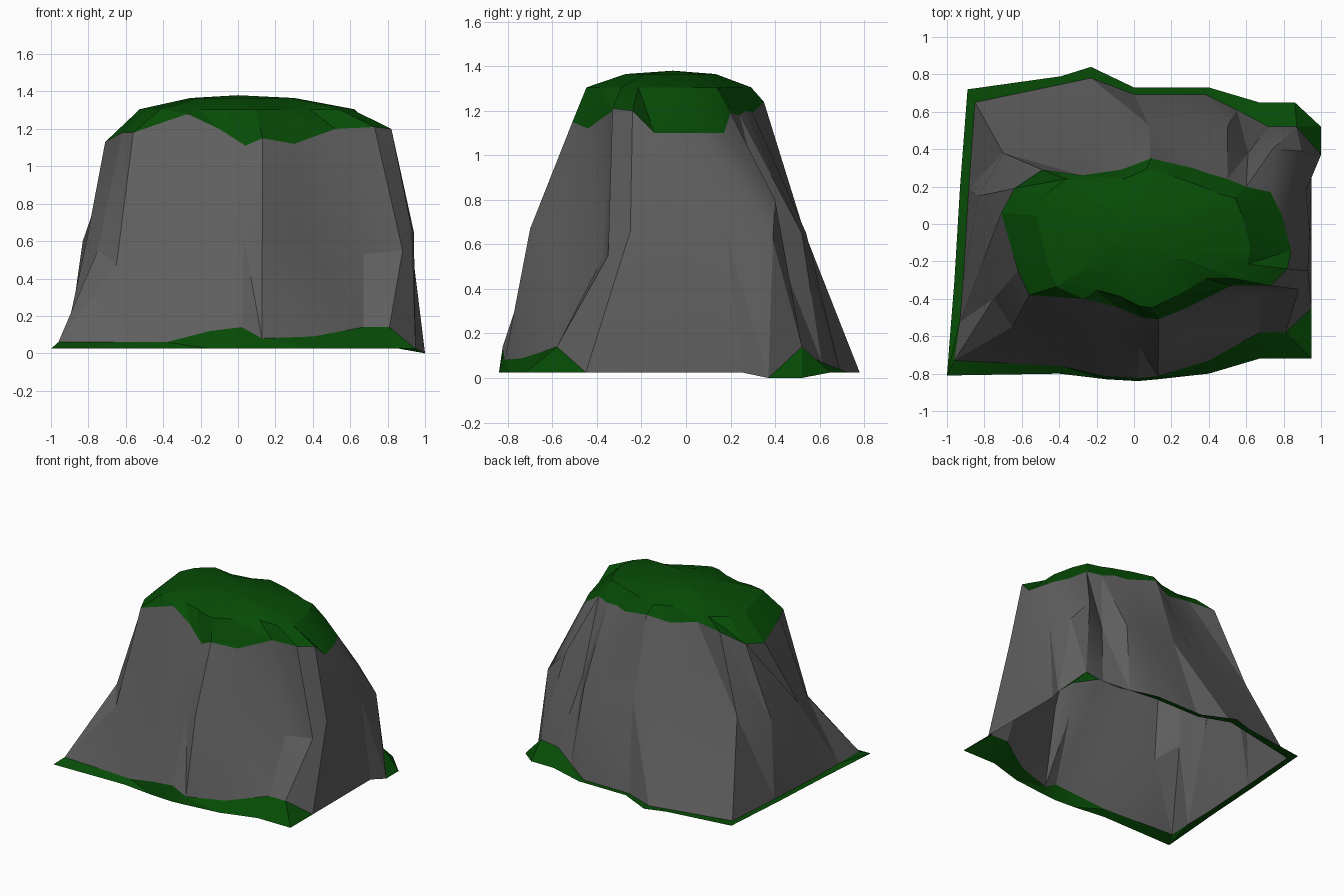
import bpy
import bmesh
import math
from mathutils import Vector

default_cube = bpy.data.objects.get("Cube")
if default_cube:
    bpy.data.objects.remove(default_cube, do_unlink=True)


def flat_material(name, colour):
    material = bpy.data.materials.new(name)
    material.use_nodes = True
    material.diffuse_color = colour
    shader = material.node_tree.nodes["Principled BSDF"]
    shader.inputs["Base Color"].default_value = colour
    shader.inputs["Roughness"].default_value = 1
    return material


rock = flat_material("grey rock", (.115, .115, .115, 1))
grass = flat_material("dark green grass", (.002, .072, .002, 1))

# Ground outline, counterclockwise from the sharp front corner
ground_outline = [
    (-1, -.81), (-.4, -.8), (-.15, -.83), (.02, -.84), (.13, -.83),
    (.4, -.8), (.67, -.72), (.95, -.72), (.95, -.45), (.95, -.1),
    (.95, .25), (1, .37), (1, .52), (.86, .65), (.67, .65),
    (.4, .73), (0, .73), (-.23, .84), (-.39, .79), (-.89, .72),
    (-.93, .2), (-.96, -.3), (-.98, -.55),
]
ground_level = .025

# Height of the grass fringe where it climbs the rock; it lies flat elsewhere
fringe_height = {
    0: .06, 1: .06, 2: .12, 3: .14, 4: .08, 5: .09, 6: .14, 7: .14,
    12: .14, 13: .12, 14: .07, 22: .04,
}

# Ragged lower edge of the grass cap
cap_edge = [
    (-.56, -.38, 1.18), (-.27, -.4, 1.28), (-.1, -.44, 1.2),
    (.04, -.5, 1.11), (.13, -.51, 1.15), (.3, -.44, 1.12),
    (.52, -.33, 1.2), (.73, -.33, 1.21), (.82, -.24, 1.2),
    (.84, -.14, 1.1), (.79, .05, 1.1), (.73, .17, 1.1),
    (.6, .2, 1.19), (.5, .24, 1.18), (.4, .27, 1.2),
    (.31, .3, 1.19), (.09, .35, 1.24), (-.07, .29, 1.2),
    (-.28, .26, 1.25), (-.49, .29, 1.24), (-.64, .19, 1.15),
    (-.71, .06, 1.13), (-.62, -.25, 1.18),
]

# Places where the fringe or the wall steps away from the plain taper
fringe_steps = {
    0: (-.96, -.73), 5: (.4, -.73), 6: (.67, -.58), 7: (.81, -.58),
    12: (.87, .52), 13: (.72, .52), 14: (.55, .61),
    17: (-.23, .78), 19: (-.85, .65),
}
wall_spurs = {
    0: (-.65, -.55, .47), 4: (.13, -.7, .67), 6: (.67, -.38, .53),
    7: (.88, -.35, .55), 8: (.93, -.25, .66), 9: (.94, -.05, .65),
    10: (.92, .18, .65), 11: (.9, .39, .62), 12: (.74, .4, .8),
    14: (.5, .52, .65), 15: (.35, .54, .65), 16: (.08, .53, .66),
    17: (-.13, .49, .67), 18: (-.35, .44, .67), 19: (-.7, .38, .68),
    20: (-.83, .15, .6), 21: (-.81, -.2, .6), 22: (-.75, -.4, .55),
}
bare_columns = range(8, 12)   # rock reaches the ground here
bulging_columns = range(2, 5)
summit = Vector((0, -.06, 1.38))


def ground_ring():
    ring = []
    for x, y in ground_outline:
        level = 0 if x == 1 else ground_level
        ring.append(Vector((x, y, level)))
    return ring


def fringe_ring(ground):
    ring = []
    for column, point in enumerate(ground):
        if column in bare_columns:
            ring.append(point.copy())
            continue
        inset = .98 if column in bulging_columns else .95
        x, y = fringe_steps.get(column, (point.x * inset, point.y * inset))
        ring.append(Vector((x, y, fringe_height.get(column, ground_level))))
    return ring


def wall_ring(lower, upper):
    ring = []
    for column, (low, high) in enumerate(zip(lower, upper)):
        halfway = low.lerp(high, .5)
        ring.append(Vector(wall_spurs.get(column, halfway)))
    return ring


def cap_ring(edge, width, depth, height):
    """Shrink the cap edge toward the summit, at one height."""
    ring = []
    for point in edge:
        offset = point - summit
        ring.append(Vector((summit.x + offset.x * width,
                            summit.y + offset.y * depth, height)))
    return ring


def bridge(bm, lower, upper):
    """Join two closed rings of vertices with a faceted band."""
    count = len(lower)
    for column in range(count):
        following = (column + 1) % count
        bm.faces.new((lower[column], lower[following], upper[column]))
        bm.faces.new((lower[following], upper[following], upper[column]))


def build_shell(name, rings, material, peak=None):
    """Stack rings into an open shell, optionally closed by a peak."""
    bm = bmesh.new()
    loops = [[bm.verts.new(point) for point in ring] for ring in rings]
    for lower, upper in zip(loops, loops[1:]):
        bridge(bm, lower, upper)
    if peak is not None:
        tip = bm.verts.new(peak)
        last = loops[-1]
        for here, following in zip(last, last[1:] + last[:1]):
            bm.faces.new((here, following, tip))
    bmesh.ops.remove_doubles(bm, verts=bm.verts, dist=.0001)
    mesh = bpy.data.meshes.new(name)
    bm.to_mesh(mesh)
    bm.free()
    mesh.materials.append(material)
    shell = bpy.data.objects.new(name, mesh)
    bpy.context.collection.objects.link(shell)
    bpy.ops.object.select_all(action="DESELECT")
    shell.select_set(True)
    bpy.context.view_layer.objects.active = shell
    bpy.ops.object.shade_smooth_by_angle(angle=math.radians(20))


ground = ground_ring()
fringe = fringe_ring(ground)
edge = [Vector(point) for point in cap_edge]
wall = wall_ring(fringe, edge)
brow = cap_ring(edge, .74, .86, 1.305)
crown = cap_ring(edge, .36, .47, 1.365)

# Grass fringe, rock wall and grass cap share their border rings
build_shell("grass_fringe", [ground, fringe], grass)
build_shell("rock_wall", [fringe, wall, edge], rock)
build_shell("grass_cap", [edge, brow, crown], grass, summit)
